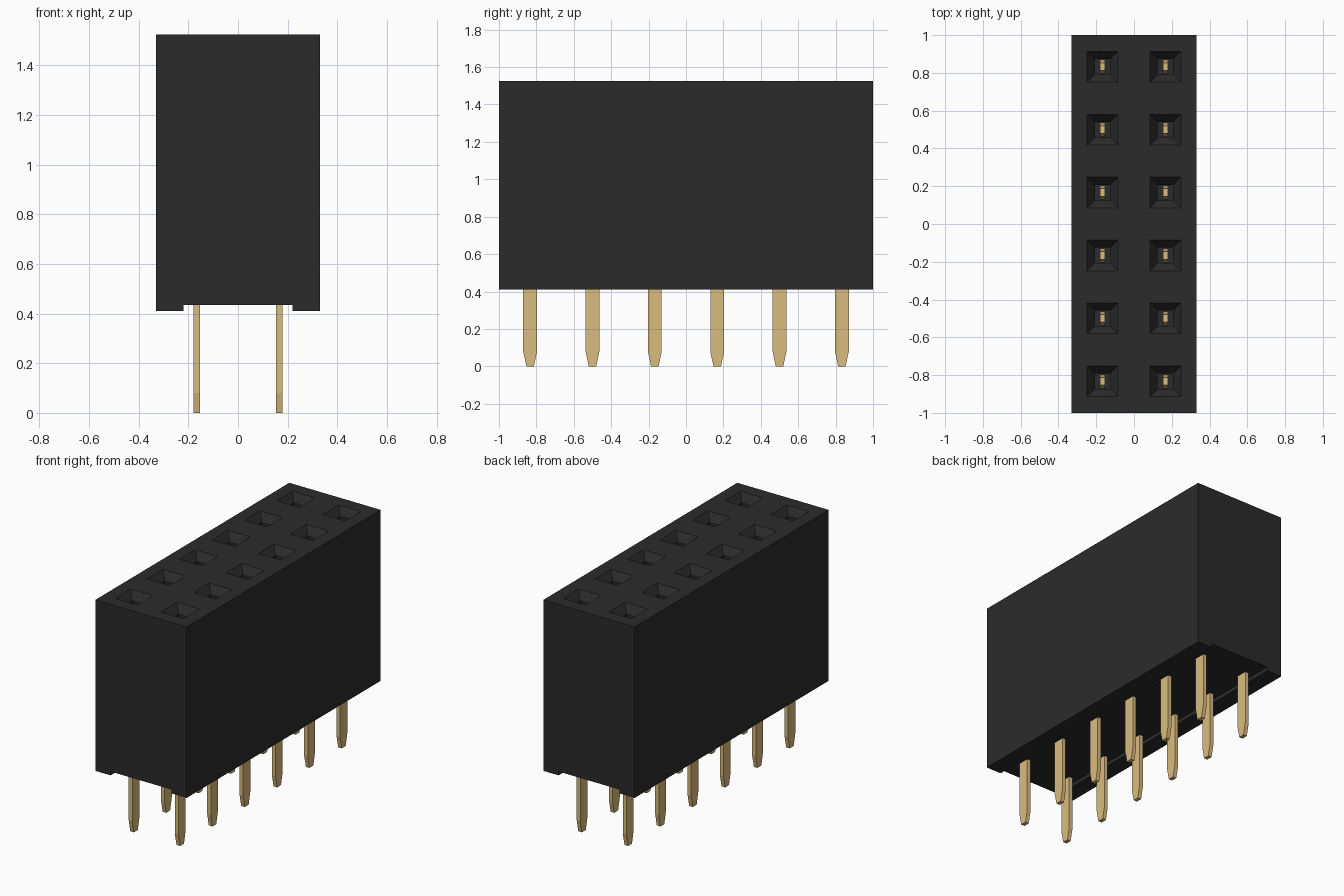
import bpy
import bmesh
from mathutils import Matrix

if "Cube" in bpy.data.objects:
    bpy.data.objects.remove(bpy.data.objects["Cube"])

PITCH = 1 / 3
COLS = [-PITCH / 2, PITCH / 2]
ROWS = [(i - 2.5) * PITCH for i in range(6)]
BODY_LOW, BODY_TOP = 0.41, 1.525


def material(name, color):
    m = bpy.data.materials.new(name)
    m.diffuse_color = (*color, 1)
    m.use_nodes = True
    m.node_tree.nodes["Principled BSDF"].inputs["Base Color"].default_value = m.diffuse_color
    return m


def add_object(name, bm, mat=None):
    bmesh.ops.recalc_face_normals(bm, faces=bm.faces)
    mesh = bpy.data.meshes.new(name)
    bm.to_mesh(mesh)
    bm.free()
    if mat:
        mesh.materials.append(mat)
    obj = bpy.data.objects.new(name, mesh)
    bpy.context.collection.objects.link(obj)
    return obj


def prism(points, depth):
    """Closed profile extruded along a depth vector."""
    bm = bmesh.new()
    face = bm.faces.new([bm.verts.new(p) for p in points])
    ext = bmesh.ops.extrude_face_region(bm, geom=[face])
    verts = [v for v in ext["geom"] if isinstance(v, bmesh.types.BMVert)]
    bmesh.ops.translate(bm, verts=verts, vec=depth)
    return bm


def square_loft(bm, x, y, sections):
    """Stacked square sections given as (half size, z)."""
    rings = [[bm.verts.new((x + sx * h, y + sy * h, z))
              for sx, sy in ((-1, -1), (1, -1), (1, 1), (-1, 1))]
             for h, z in sections]
    for a, b in zip(rings, rings[1:]):
        for i in range(4):
            j = (i + 1) % 4
            bm.faces.new((a[i], a[j], b[j], b[i]))
    bm.faces.new(rings[0])
    bm.faces.new(rings[-1])


black = material("black_plastic", (0.024, 0.024, 0.024))
gold = material("gold_contact", (0.70, 0.50, 0.21))

# Housing with a shallow channel along its underside
w, c, ch = 0.33, 0.22, 0.435
profile = [(-w, BODY_LOW), (-c, BODY_LOW), (-c, ch), (c, ch), (c, BODY_LOW),
           (w, BODY_LOW), (w, BODY_TOP), (-w, BODY_TOP)]
housing = add_object("housing", prism([(x, -1, z) for x, z in profile], (0, 2, 0)), black)

# Funnel-mouthed square sockets
bm = bmesh.new()
slope = 0.04 / 0.05
for x in COLS:
    for y in ROWS:
        square_loft(bm, x, y, [(0.041, 0.7), (0.041, BODY_TOP - 0.05),
                               (0.081 + 0.05 * slope, BODY_TOP + 0.05)])
cutter = add_object("socket_cutter", bm)
cutter.hide_render = True
mod = housing.modifiers.new("sockets", "BOOLEAN")
mod.operation = "DIFFERENCE"
mod.solver = "EXACT"
mod.object = cutter
bpy.context.view_layer.objects.active = housing
bpy.ops.object.modifier_apply(modifier=mod.name)
bpy.data.objects.remove(cutter)

# Flat contact pins, tapered at both ends
t, h, tip, top = 0.013, 0.037, 0.02, 1.2
outline = [(-tip, 0), (tip, 0), (h, 0.08), (h, top - 0.08), (tip, top),
           (-tip, top), (-h, top - 0.08), (-h, 0.08)]
bm = prism([(-t, y, z) for y, z in outline], (2 * t, 0, 0))
first = add_object("pin", bm, gold)
pin_mesh = first.data
bpy.data.objects.remove(first)
for i, x in enumerate(COLS):
    for j, y in enumerate(ROWS):
        pin = bpy.data.objects.new(f"pin_{i + 1}_{j + 1}", pin_mesh)
        pin.matrix_world = Matrix.Translation((x, y, 0))
        bpy.context.collection.objects.link(pin)
